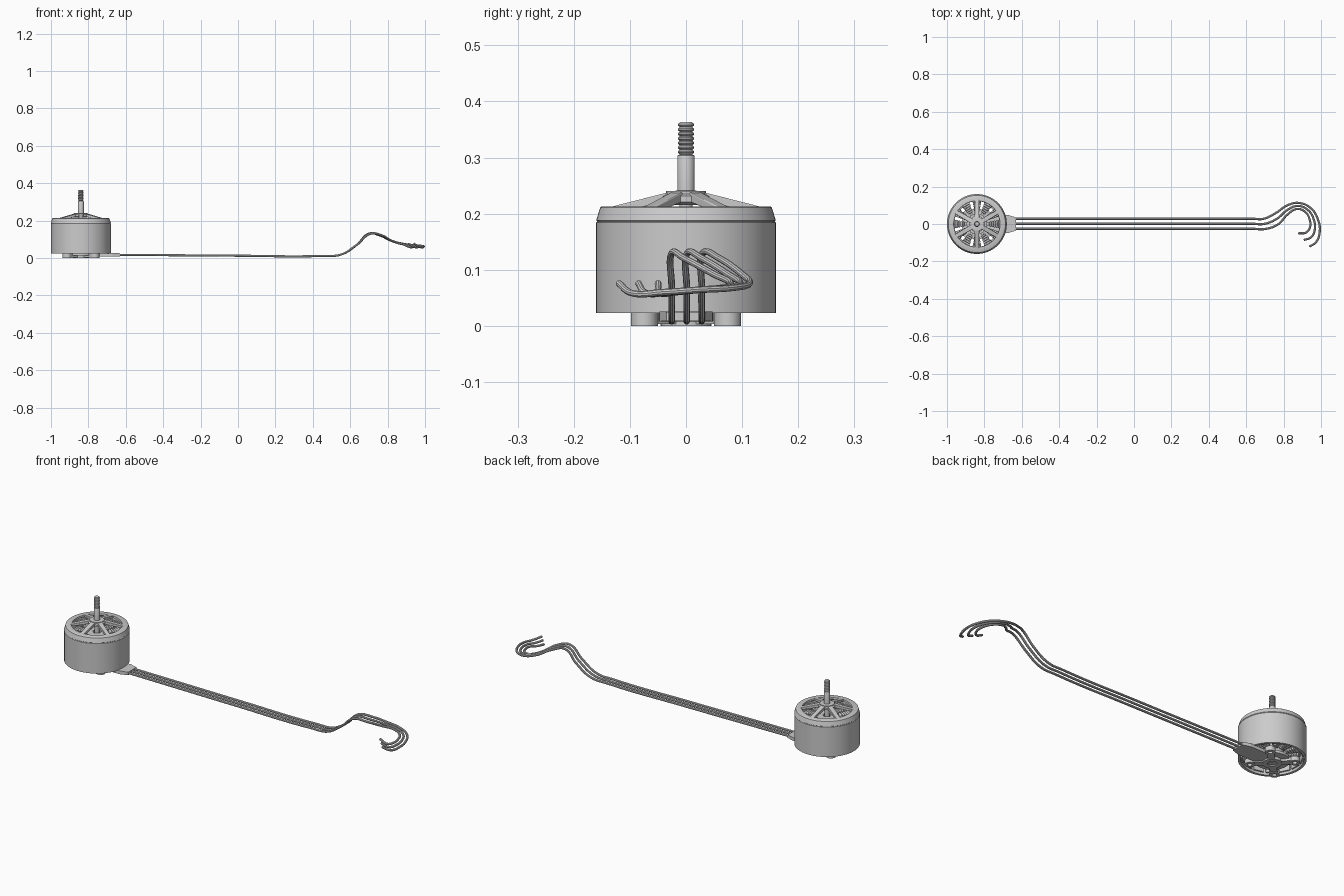
import bpy, bmesh
from math import sin, cos, pi, radians

if "Cube" in bpy.data.objects:
    bpy.data.objects.remove(bpy.data.objects["Cube"])

CX = -0.84  # motor axis


def finish(name, bm, bevel=0.0):
    bmesh.ops.recalc_face_normals(bm, faces=bm.faces)
    me = bpy.data.meshes.new(name)
    bm.to_mesh(me)
    bm.free()
    ob = bpy.data.objects.new(name, me)
    bpy.context.collection.objects.link(ob)
    ob.location.x = CX
    if bevel:
        m = ob.modifiers.new("bevel", 'BEVEL')
        m.width, m.segments = bevel, 2
    smooth(ob)
    return ob


def smooth(ob):
    bpy.ops.object.select_all(action='DESELECT')
    ob.select_set(True)
    bpy.context.view_layer.objects.active = ob
    bpy.ops.object.shade_smooth_by_angle(angle=radians(35))


def lathe(bm, profile, n=64, cx=0, cy=0, closed=True):
    """Revolve (r, z) points; closed=True makes a ring, otherwise a capped solid."""
    rings = [[bm.verts.new((cx + r * cos(2 * pi * i / n), cy + r * sin(2 * pi * i / n), z))
              for i in range(n)] for r, z in profile]
    pairs = list(zip(rings, rings[1:])) + ([(rings[-1], rings[0])] if closed else [])
    for a, b in pairs:
        for i in range(n):
            j = (i + 1) % n
            bm.faces.new((a[i], a[j], b[j], b[i]))
    if not closed:
        bm.faces.new(rings[0])
        bm.faces.new(rings[-1])


def wedge(bm, ang, inner, outer):
    """Radial block between two sections given as (radius, width, z low, z high)."""
    c, s = cos(ang), sin(ang)
    v = []
    for r, w, lo, hi in (inner, outer):
        for y, z in ((-w / 2, lo), (w / 2, lo), (w / 2, hi), (-w / 2, hi)):
            v.append(bm.verts.new((r * c - y * s, r * s + y * c, z)))
    for f in ((0, 1, 2, 3), (4, 5, 6, 7), (0, 1, 5, 4), (1, 2, 6, 5), (2, 3, 7, 6), (3, 0, 4, 7)):
        bm.faces.new([v[i] for i in f])


def tube(r0, r1, z0, z1):
    return [(r1, z0), (r1, z1), (r0, z1), (r0, z0)]


# Rotor bell shell with chamfered top rim
bm = bmesh.new()
lathe(bm, [(0.16, 0.023), (0.16, 0.184), (0.158, 0.186), (0.16, 0.188), (0.153, 0.211),
           (0.15, 0.213), (0.124, 0.213), (0.122, 0.205), (0.147, 0.19), (0.147, 0.023)], 96)
finish("rotor_bell", bm)

# Sloping spokes and hub on top of the bell
bm = bmesh.new()
for k in range(6):
    wedge(bm, radians(30 + 60 * k), (0.028, 0.026, 0.222, 0.239), (0.132, 0.022, 0.200, 0.2125))
finish("bell_spokes", bm, 0.002)
bm = bmesh.new()
lathe(bm, [(0.03, 0.215), (0.043, 0.221), (0.043, 0.231), (0.036, 0.235), (0.036, 0.24), (0.013, 0.241)],
      48, closed=False)
finish("bell_hub", bm)

# Shaft with ridged thread
bm = bmesh.new()
prof = [(0.0155, 0.235), (0.0155, 0.302), (0.0145, 0.304), (0.011, 0.305)]
for k in range(7):
    z = 0.306 + k * 0.0081
    prof += [(0.0115, z), (0.0145, z + 0.0025), (0.0145, z + 0.005), (0.0115, z + 0.0075)]
prof += [(0.011, 0.363)]
lathe(bm, prof, 32, closed=False)
finish("threaded_shaft", bm)
bm = bmesh.new()
lathe(bm, [(0.012, 0.004), (0.012, 0.236)], 32, closed=False)
finish("inner_shaft", bm)

# Magnets inside the bell
bm = bmesh.new()
for k in range(14):
    wedge(bm, 2 * pi * k / 14, (0.138, 0.05, 0.035, 0.18), (0.1455, 0.055, 0.035, 0.18))
finish("magnets", bm)

# Stator core, teeth and pole tips
bm = bmesh.new()
lathe(bm, tube(0.02, 0.055, 0.026, 0.175), 48)
for k in range(12):
    a = 2 * pi * k / 12
    wedge(bm, a, (0.052, 0.014, 0.06, 0.155), (0.127, 0.014, 0.06, 0.155))
    wedge(bm, a, (0.125, 0.054, 0.06, 0.155), (0.133, 0.058, 0.06, 0.155))
finish("stator_core", bm)

# Copper winding loops around every tooth
bm = bmesh.new()
for k in range(12):
    for j in range(5):
        r = 0.066 + j * 0.0115
        w = 0.028 + j * 0.004
        wedge(bm, 2 * pi * k / 12, (r, w, 0.046, 0.169), (r + 0.011, w + 0.003, 0.046, 0.169))
finish("stator_windings", bm, 0.004)

# Mounting base: hub ring, plate, four drilled lobes on arms
bm = bmesh.new()
lathe(bm, tube(0.022, 0.045, 0.0, 0.03), 48)
lathe(bm, tube(0.04, 0.082, 0.014, 0.027), 64)
for k in range(4):
    a = radians(45 + 90 * k)
    lathe(bm, tube(0.011, 0.024, 0.0, 0.0235), 32, 0.105 * cos(a), 0.105 * sin(a))
    wedge(bm, a, (0.04, 0.034, 0.003, 0.0225), (0.093, 0.034, 0.003, 0.0225))
finish("mounting_base", bm)
bm = bmesh.new()
lathe(bm, tube(0.0115, 0.023, 0.005, 0.016), 32)
finish("bearing", bm)

# Cable exit block
bm = bmesh.new()
wedge(bm, 0, (0.04, 0.096, 0.008, 0.022), (0.17, 0.094, 0.008, 0.026))
wedge(bm, 0, (0.17, 0.094, 0.008, 0.026), (0.21, 0.07, 0.009, 0.025))
finish("cable_exit", bm)

# Three lead wires: straight run, hump, then a hooked end
outer = [(.70, .03), (.76, .06), (.82, .10), (.88, .113), (.945, .085),
         (.985, .02), (.993, -.04), (.975, -.095), (.94, -.12)]
inner = [(.71, -.025), (.77, -.002), (.82, .05), (.87, .08), (.915, .065),
         (.94, .02), (.94, -.02), (.92, -.045), (.88, -.05)]
hook_z = [.13, .12, .092, .076, .068, .064, .06, .058, .076]
run = [(-.68, .017), (-.4, .015), (0, .012), (.45, .011), (.55, .018), (.635, .07)]
for k in range(3):
    t = k / 2
    y0 = 0.028 - 0.0535 * t
    pts = [(x, y0, z) for x, z in run]
    pts += [(a[0] * (1 - t) + b[0] * t, a[1] * (1 - t) + b[1] * t, z)
            for a, b, z in zip(outer, inner, hook_z)]
    cu = bpy.data.curves.new("lead_wire", 'CURVE')
    cu.dimensions = '3D'
    cu.bevel_depth, cu.bevel_resolution, cu.use_fill_caps = 0.006, 3, True
    cu.resolution_u = 8
    sp = cu.splines.new('BEZIER')
    sp.bezier_points.add(len(pts) - 1)
    for p, co in zip(sp.bezier_points, pts):
        p.co = co
        p.handle_left_type = p.handle_right_type = 'AUTO'
    ob = bpy.data.objects.new("lead_wire_%d" % (k + 1), cu)
    bpy.context.collection.objects.link(ob)
    bpy.ops.object.select_all(action='DESELECT')
    ob.select_set(True)
    bpy.context.view_layer.objects.active = ob
    bpy.ops.object.convert(target='MESH')
    smooth(bpy.context.view_layer.objects.active)
